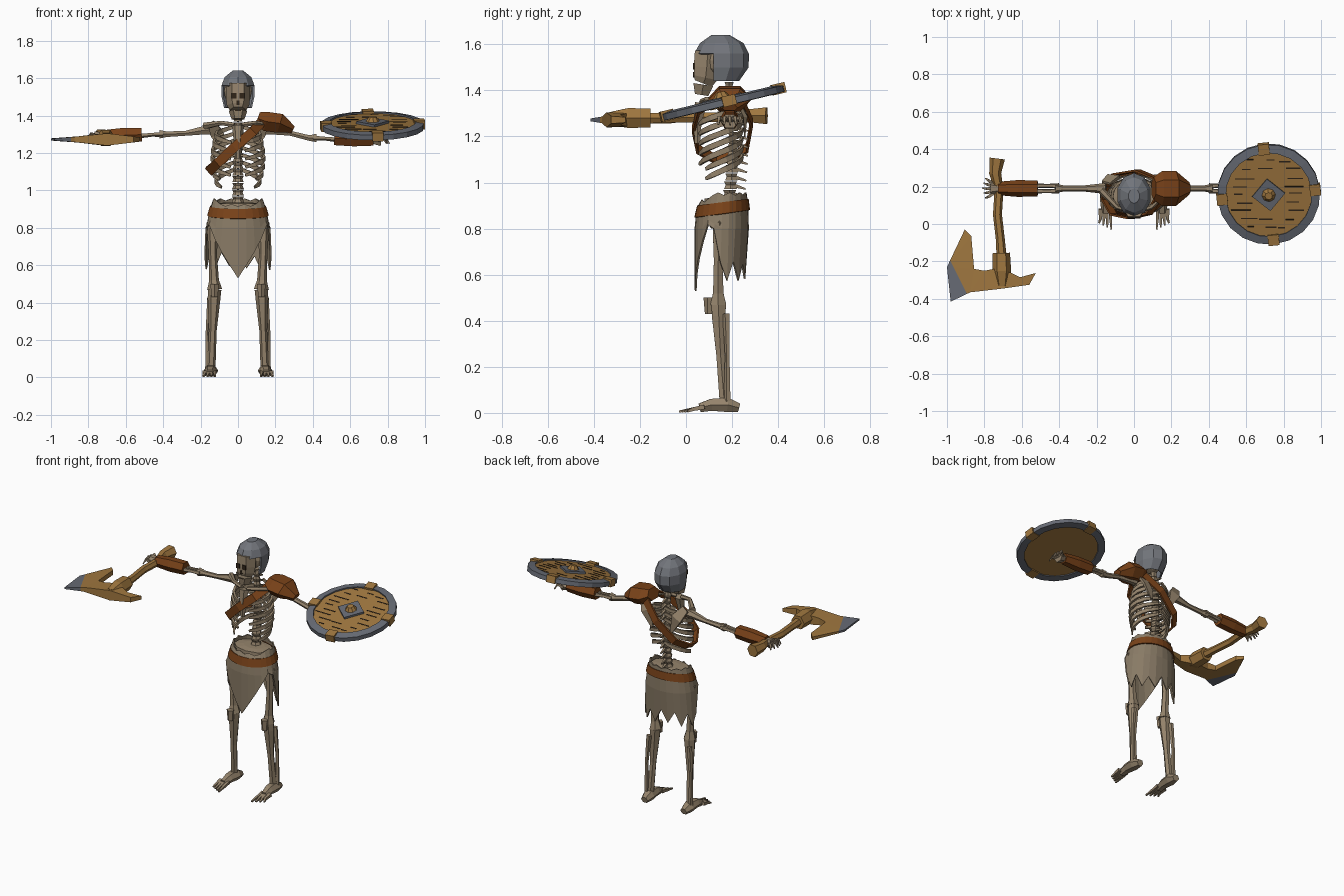
import bpy, bmesh, math, random
from math import sin, cos, pi, radians
from mathutils import Vector, Matrix

random.seed(4)
cube = bpy.data.objects.get("Cube")
if cube:
    bpy.data.objects.remove(cube)


def material(name, code):
    lin = [(int(code[i:i + 2], 16) / 255) ** 2.2 for i in (0, 2, 4)] + [1]
    m = bpy.data.materials.new(name)
    m.use_nodes = True
    m.diffuse_color = lin
    m.node_tree.nodes["Principled BSDF"].inputs["Base Color"].default_value = lin
    return m


BONE = material("bone", "94836c")
CLOTH = material("worn cloth", "887a66")
LEATHER = material("brown leather", "78441f")
STEEL = material("helmet steel", "71747a")
IRON = material("dark iron", "666a73")
WOOD = material("golden wood", "9e7641")
DARK = material("dark hollow", "33291f")
UPY = (0, 1, 0)


def finish(name, bm, *mats):
    bmesh.ops.recalc_face_normals(bm, faces=bm.faces)
    me = bpy.data.meshes.new(name)
    bm.to_mesh(me)
    bm.free()
    for m in mats:
        me.materials.append(m)
    ob = bpy.data.objects.new(name, me)
    bpy.context.collection.objects.link(ob)
    return ob


def skin(bm, rings, closed=False, caps=True):
    pairs = list(zip(rings, rings[1:] + rings[:1] if closed else rings[1:]))
    for p, q in pairs:
        for i in range(len(p)):
            j = (i + 1) % len(p)
            bm.faces.new((p[i], p[j], q[j], q[i]))
    if caps and not closed:
        bm.faces.new(rings[0])
        bm.faces.new(rings[-1])


def tube(name, path, radii, mat, sides=6, flat=1, up=(0, 0, 1), closed=False):
    """Sweep a polygon along a path; flat scales the section across the up axis."""
    bm, pts, n = bmesh.new(), [Vector(p) for p in path], len(path)
    if not isinstance(radii, (list, tuple)):
        radii = [radii] * n
    rings = []
    for i, p in enumerate(pts):
        a, b = (pts[i - 1], pts[(i + 1) % n]) if closed else (pts[max(i - 1, 0)], pts[min(i + 1, n - 1)])
        t = (b - a).normalized()
        u = Vector(up)
        u = (u - t * u.dot(t)).normalized()
        w = t.cross(u) * flat
        angs = [2 * pi * (k + .5) / sides for k in range(sides)]
        rings.append([bm.verts.new(p + (u * cos(g) + w * sin(g)) * radii[i]) for g in angs])
    skin(bm, rings, closed)
    return finish(name, bm, mat)


def loft(bm, levels, sides, caps=True):
    """Stack elliptical rings given as (z, rx, ry, centre y); angle 0 is the front."""
    rings = [[bm.verts.new((rx * sin(2 * pi * k / sides), cy - ry * cos(2 * pi * k / sides), z))
              for k in range(sides)] for z, rx, ry, cy in levels]
    skin(bm, rings, caps=caps)
    return rings


def box(name, loc, size, mat, place=Matrix(), turn=0):
    bm = bmesh.new()
    m = place @ Matrix.Translation(loc) @ Matrix.Rotation(turn, 4, "Z") @ Matrix.Diagonal((*size, 1))
    bmesh.ops.create_cube(bm, size=1, matrix=m)
    return finish(name, bm, mat)


def thicken(ob, amount):
    mod = ob.modifiers.new("thickness", "SOLIDIFY")
    mod.thickness = amount


# Skull with hollow eyes, nose and mouth
bm = bmesh.new()
bmesh.ops.create_icosphere(bm, subdivisions=2, radius=.078, matrix=Matrix.Translation((0, .15, 1.53)))
finish("cranium", bm, BONE)
tube("face", [(0, .095, 1.57), (0, .09, 1.5), (0, .085, 1.455), (0, .075, 1.43)], [.065, .065, .06, .045], BONE, up=UPY)
tube("jaw", [(0, .075, 1.425), (0, .068, 1.38)], [.05, .034], BONE, up=UPY)
for s in (-1, 1):
    box("eye_socket", (s * .022, .034, 1.505), (.026, .009, .03), DARK)
box("nose_hole", (0, .034, 1.468), (.014, .009, .022), DARK)
box("mouth_gap", (0, .037, 1.427), (.034, .009, .006), DARK)

# Helmet with an open face
bm = bmesh.new()
loft(bm, [(1.44, .078, .085, .145), (1.5, .092, .117, .155), (1.56, .093, .118, .155),
          (1.605, .075, .095, .155), (1.64, .03, .04, .15)], 10)
gone = [f for f in bm.faces if f.calc_center_median().z < 1.45 or
        (f.calc_center_median().z < 1.55 and f.calc_center_median().y < .1)]
bmesh.ops.delete(bm, geom=gone, context="FACES")
thicken(finish("helmet", bm, STEEL), .01)

# Spine and neck
for i in range(15):
    z = .9 + i * .036
    y = .185 + .02 * sin((z - .9) * 6)
    r = .034 - .0008 * i
    tube("vertebra", [(0, y, z), (0, y, z + .018), (0, y, z + .032)], [r, r * .75, r], BONE, up=UPY)
    if z < 1.38:
        tube("spine_process", [(0, y, z + .02), (0, y + .065, z)], [.014, .005], BONE, 4)

# Ribcage
tube("sternum", [(0, .065, 1.345), (0, .05, 1.26), (0, .05, 1.17)], [.03, .02, .014], BONE, up=UPY, flat=1.1)
for s in (-1, 1):
    for i in range(7):
        z, w = 1.345 - i * .038, .105 + .035 * sin(pi * (i + 1) / 8)
        end = 2.85 if i < 5 else 2.3
        arc = [end * k / 7 for k in range(8)]
        path = [(s * max(.012, w * sin(a)), .15 + .095 * cos(a), z - .032 * a * (1 + i * .06)) for a in arc]
        tube("rib", path, [.012, .014, .016, .017, .017, .017, .015, .01], BONE, 4, .6)
    tube("collarbone", [(s * .02, .07, 1.35), (s * .09, .09, 1.36), (s * .175, .18, 1.345)], [.014, .013, .02], BONE)
    tube("shoulder_blade", [(s * .15, .22, 1.36), (s * .11, .255, 1.3), (s * .07, .255, 1.2)],
         [.035, .05, .012], BONE, 4, .25, (1, 0, 0))

# Arms, bracers and hands
for s, drop, name in ((-1, 0, "right"), (1, .02, "left")):
    z = 1.29 - drop
    tube(name + "_upper_arm", [(s * .15, .19, 1.325), (s * .19, .19, 1.32), (s * .28, .19, 1.305), (s * .38, .19, z + .01),
         (s * .42, .19, z + .01)], [.03, .025, .015, .017, .026], BONE)
    for d in (-.014, .014):
        tube(name + "_forearm_bone", [(s * .4, .19 + d, z + .01), (s * .46, .19 + d, z + .008), (s * .54, .19 + d, z)],
             [.015, .011, .014], BONE, 5)
    tube(name + "_bracer", [(s * .515, .19, z + .008), (s * .62, .19, z + .004), (s * .725, .19, z)],
         [.042, .045, .036], LEATHER)
    tube(name + "_palm", [(s * .71, .19, z), (s * .765, .19, z - .004)], [.02, .034], BONE, 6, 1.1)
    for k in range(5):
        y = .145 + k * .022
        reach = .055 - .008 * abs(k - 2)
        tube(name + "_finger", [(s * .75, .165 + k * .012, z - .005), (s * (.755 + reach * .6), y, z + .012),
             (s * (.755 + reach), y - .005 + .004 * k, z - .02)], [.012, .01, .004], BONE, 4)

# Shoulder guard and chest strap
tube("shoulder_guard", [(.105, .19, 1.385), (.15, .19, 1.368), (.225, .19, 1.358), (.295, .19, 1.325)],
     [.04, .06, .06, .022], LEATHER, 6, 1.55)
tube("chest_strap", [(.13, .14, 1.37), (.08, .055, 1.315), (-.02, .032, 1.23), (-.11, .05, 1.145), (-.155, .13, 1.1),
     (-.15, .2, 1.11), (-.1, .265, 1.15), (.02, .285, 1.26), (.13, .24, 1.36)],
     .036, LEATHER, 4, .22, (-.68, 0, .73), True)

# Pelvis, belt and ragged skirt
bm = bmesh.new()
loft(bm, [(.8, .05, .04, .15), (.85, .125, .08, .155), (.93, .13, .085, .165), (.935, .07, .05, .17)], 10)
finish("pelvis", bm, BONE)

bm, cols = bmesh.new(), 24
rings = loft(bm, [(.945, .135, .1, .165), (.89, .153, .112, .158), (.8, .17, .118, .155), (.6, .18, .112, .15)], cols, False)
for k in range(cols):
    turn = abs((k * 360 / cols + 180) % 360 - 180)
    if turn < 62:
        hem = .53 + .0048 * turn
    elif turn < 85:
        hem = .8
    else:
        hem = .66 + random.uniform(-.015, .015) - .075 * (k % 2)
    rings[3][k].co.z = hem
    rings[2][k].co.z = max(.8, hem + .02)
    rings[0][k].co.z -= .03 * (turn < 50) - .012 * (k % 2)
thicken(finish("skirt", bm, CLOTH), .008)

bm = bmesh.new()
rings = loft(bm, [(.915, .15, .112, .16), (.865, .165, .121, .157)], cols, False)
for v in bm.verts:
    v.co.z += (v.co.y - .16) * .13
thicken(finish("belt", bm, LEATHER), .014)

# Legs and feet
for s, name in ((-1, "right"), (1, "left")):
    tube(name + "_thigh", [(s * .1, .15, .86), (s * .135, .145, .82), (s * .135, .14, .66), (s * .128, .14, .52), (s * .125, .14, .47)],
         [.03, .034, .022, .026, .04], BONE, up=UPY)
    tube(name + "_kneecap", [(s * .125, .1, .5), (s * .125, .1, .43)], [.024, .018], BONE, 5, up=UPY)
    tube(name + "_shin", [(s * .125, .142, .47), (s * .128, .142, .42), (s * .135, .15, .25), (s * .143, .165, .06)],
         [.036, .034, .021, .023], BONE, up=UPY)
    tube(name + "_calf_bone", [(s * .148, .175, .43), (s * .162, .18, .25), (s * .16, .18, .05)],
         [.017, .011, .016], BONE, 5, up=UPY)
    tube(name + "_heel", [(s * .143, .23, .022), (s * .145, .18, .035), (s * .147, .11, .035), (s * .15, .06, .022)],
         [.022, .036, .03, .022], BONE, 6, 1.1)
    for k in range(4):
        x = .125 + k * .018
        tube(name + "_toe", [(s * (x + .002), .08, .026), (s * x, .03, .016), (s * (x + .004 * k - .004), -.03 + .012 * k, .006)],
             [.014, .011, .006], BONE, 4)

# Axe: haft, collar and tapered double-ended blade with bare metal tips
tube("axe_haft", [(-.732, .35, 1.29), (-.742, .27, 1.29), (-.722, .18, 1.285), (-.73, .05, 1.283), (-.715, -.08, 1.28), (-.706, -.2, 1.28)],
     [.042, .032, .024, .024, .024, .028], WOOD, 6)
tube("axe_collar", [(-.71, -.155, 1.28), (-.707, -.25, 1.28), (-.705, -.33, 1.278)], [.047, .05, .032], WOOD, 6)
outline = [(-1, -.23), (-.905, -.03), (-.87, -.065), (-.855, -.24), (-.8, -.25), (-.75, -.24), (-.66, -.26), (-.61, -.285),
           (-.525, -.262), (-.56, -.325), (-.7, -.345), (-.875, -.365), (-.98, -.415)]
bm, caps = bmesh.new(), []
for side in (-1, 1):
    caps.append([bm.verts.new((x, y, 1.272 + side * max(.006, .034 - .12 * abs(x + .71)))) for x, y in outline])
skin(bm, caps)
bmesh.ops.triangulate(bm, faces=bm.faces)
for co, no in (((-.6, 0, 0), (1, .3, 0)), ((-.93, -.3, 0), (1, .5, 0))):
    bmesh.ops.bisect_plane(bm, geom=bm.verts[:] + bm.edges[:] + bm.faces[:], plane_co=co, plane_no=no)
for f in bm.faces:
    c = f.calc_center_median()
    tip = (c.x + .6 + .3 * c.y > 0) or (c.x + .93 + .5 * (c.y + .3) < 0 and c.y < -.2)
    f.material_index = int(tip)
finish("axe_blade", bm, WOOD, IRON)

# Round shield tilted over the left forearm
place = Matrix.Translation((.72, .16, 1.347)) @ Matrix.Rotation(radians(13.5), 4, "X") @ Matrix.Rotation(radians(6), 4, "Z")
bm = bmesh.new()
bmesh.ops.create_cone(bm, cap_ends=True, segments=20, radius1=.24, radius2=.24, depth=.022, matrix=place)
finish("shield_board", bm, WOOD)
bm = bmesh.new()
section = [(.23, -.018), (.275, -.016), (.275, .012), (.23, .02)]
rings = [[bm.verts.new(place @ Vector((r * cos(a), r * sin(a), h))) for r, h in section]
         for a in (2 * pi * k / 20 for k in range(20))]
skin(bm, rings, True)
finish("shield_rim", bm, IRON)
for k in range(4):
    a = k * pi / 2
    box("rim_bracket", (.25 * cos(a), .25 * sin(a), .002), (.058, .06, .046), WOOD, place, a)
box("boss_plate", (0, 0, .014), (.125, .125, .02), IRON, place, pi / 4)
bm = bmesh.new()
bmesh.ops.create_cone(bm, cap_ends=True, segments=8, radius1=.045, radius2=.02, depth=.035,
                      matrix=place @ Matrix.Translation((0, 0, .03)))
finish("boss_stud", bm, WOOD)

# Dark cracks between the planks
unturn = place @ Matrix.Rotation(radians(-6), 4, "Z")
for row in range(-4, 5):
    y = row * .046
    half = math.sqrt(.222 ** 2 - y * y)
    for k in range(3):
        x = half * (k - 1) * .65 + random.uniform(-.02, .02)
        length = random.uniform(.2, .55) * half
        if abs(x) + length / 2 < half and abs(x) + abs(y) > .11:
            box("plank_crack", (x, y + random.uniform(-.008, .008), .011), (length, .006, .004), DARK, unturn)
